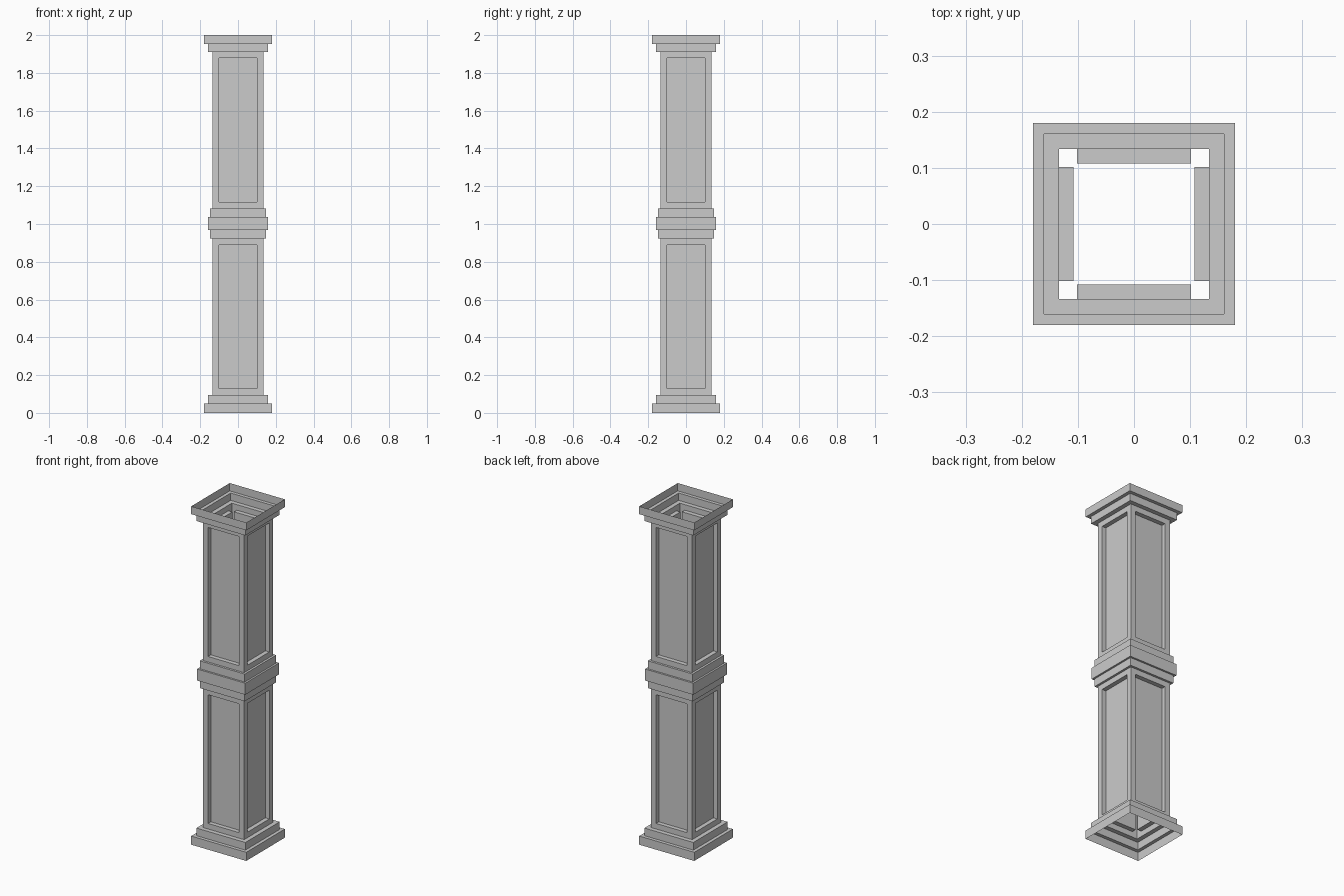
import bpy
import bmesh

if "Cube" in bpy.data.objects:
    bpy.data.objects.remove(bpy.data.objects["Cube"])

SHAFT = 0.134      # half width of the shaft
BORDER = 0.046     # frame around each panel
RECESS = 0.026     # panel depth


def square_shell(name, profile, panelled=False):
    """Open square tube following (half width, z) profile points, bottom to top."""
    bm = bmesh.new()
    rings = [[bm.verts.new((sx * r, sy * r, z))
              for sx, sy in ((-1, -1), (1, -1), (1, 1), (-1, 1))]
             for r, z in profile]
    for low, high in zip(rings, rings[1:]):
        for i in range(4):
            j = (i + 1) % 4
            bm.faces.new((low[i], low[j], high[j], high[i]))
    bm.normal_update()
    if panelled:
        # Recessed panel on each side
        sides = bm.faces[:]
        bmesh.ops.inset_individual(bm, faces=sides, thickness=BORDER, depth=0)
        bm.normal_update()
        panels = bmesh.ops.extrude_discrete_faces(bm, faces=sides)["faces"]
        bm.normal_update()
        for face in panels:
            bmesh.ops.translate(bm, verts=face.verts, vec=face.normal * -RECESS)
    mesh = bpy.data.meshes.new(name)
    bm.to_mesh(mesh)
    bm.free()
    obj = bpy.data.objects.new(name, mesh)
    bpy.context.collection.objects.link(obj)
    return obj


# Stepped foot, open underneath
square_shell("base", [(0.18, 0), (0.18, 0.051), (0.16, 0.051),
                      (0.16, 0.096), (SHAFT, 0.096)])

# Two panelled shaft sections
square_shell("lower_shaft", [(SHAFT, 0.096), (SHAFT, 0.922)], panelled=True)
square_shell("upper_shaft", [(SHAFT, 1.083), (SHAFT, 1.911)], panelled=True)

# Stepped band at mid height
square_shell("collar", [(SHAFT, 0.922), (0.147, 0.922), (0.147, 0.968),
                        (0.158, 0.968), (0.158, 1.036), (0.147, 1.036),
                        (0.147, 1.083), (SHAFT, 1.083)])

# Stepped head, open on top
square_shell("capital", [(SHAFT, 1.911), (0.16, 1.911), (0.16, 1.954),
                         (0.18, 1.954), (0.18, 2.0)])
